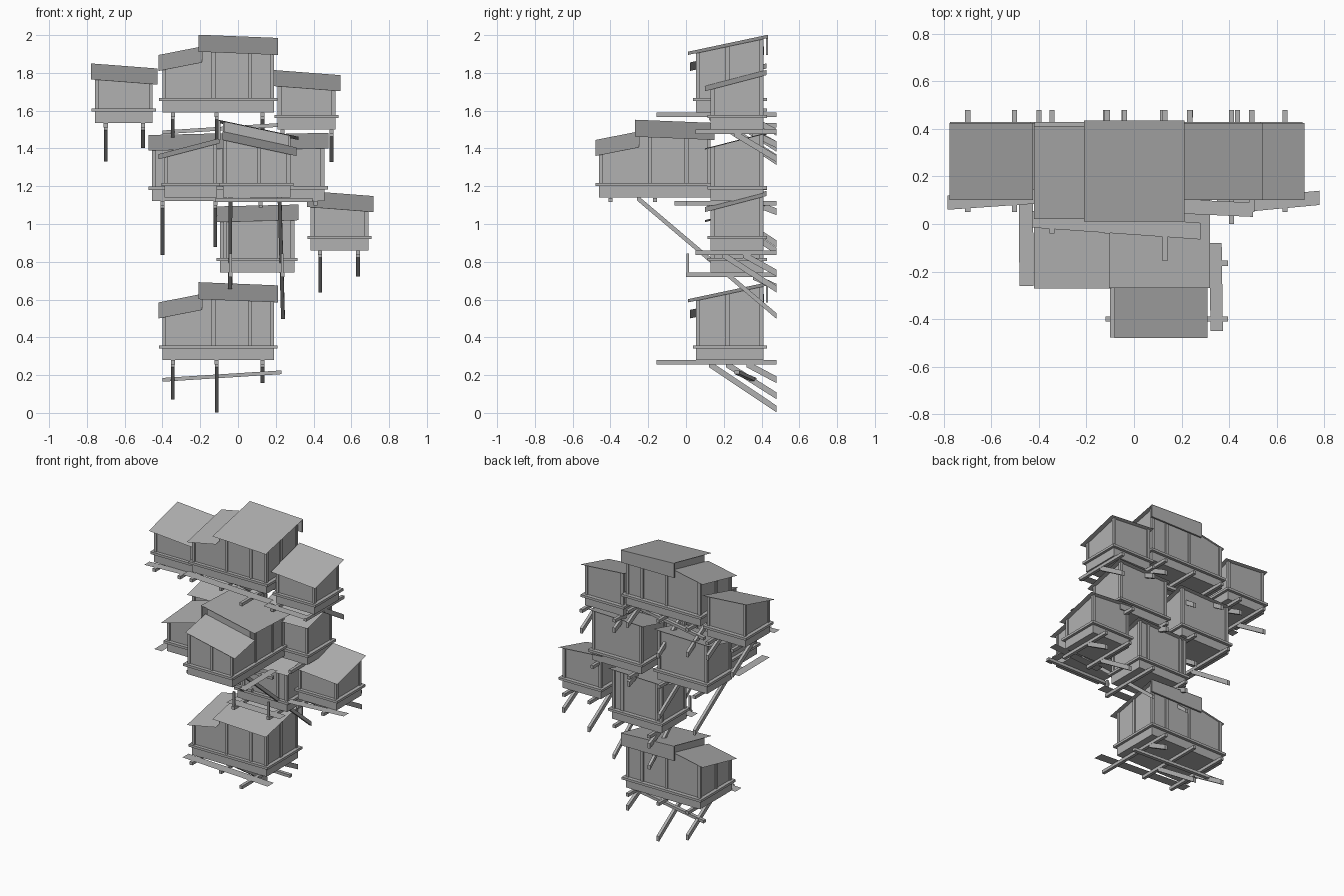
import bpy
from mathutils import Matrix, Vector

if "Cube" in bpy.data.objects:
    bpy.data.objects.remove(bpy.data.objects["Cube"])

ID = Matrix.Identity(4)
HEX = [(0, 1, 2, 3), (7, 6, 5, 4), (0, 4, 5, 1), (1, 5, 6, 2), (2, 6, 7, 3), (3, 7, 4, 0)]

GREY = bpy.data.materials.new("dark_grey")
GREY.diffuse_color = (0.44, 0.44, 0.44, 1)
GREY.use_nodes = True
GREY.node_tree.nodes["Principled BSDF"].inputs["Base Color"].default_value = GREY.diffuse_color


def mesh(name, verts, faces, m=ID):
    me = bpy.data.meshes.new(name)
    me.from_pydata([m @ Vector(v) for v in verts], [], faces)
    me.materials.append(GREY)
    ob = bpy.data.objects.new(name, me)
    bpy.context.collection.objects.link(ob)


def hexa(name, top, bottom, m=ID):
    """Six-sided solid from four top and four bottom corners."""
    mesh(name, list(top) + list(bottom), HEX, m)


def rect(x0, x1, y0, y1, f):
    return [(x, y, f(x, y)) for x, y in ((x0, y0), (x1, y0), (x1, y1), (x0, y1))]


def box(name, x0, x1, y0, y1, z0, z1, m=ID):
    hexa(name, rect(x0, x1, y0, y1, lambda x, y: z1), rect(x0, x1, y0, y1, lambda x, y: z0), m)


def beam(name, p, q, w, h):
    """Timber from p to q with upright cut ends."""
    p, q = Vector(p), Vector(q)
    d = q - p
    b = Vector((0, 0, h / 2))
    if abs(d.z) > max(abs(d.x), abs(d.y)):
        a, b = Vector((w / 2, 0, 0)), Vector((0, h / 2, 0))
    else:
        a = Vector((w / 2, 0, 0)) if abs(d.y) > abs(d.x) else Vector((0, -w / 2, 0))
    hexa(name, [p - a + b, p + a + b, q + a + b, q - a + b],
         [p - a - b, p + a - b, q + a - b, q - a - b])


def plank(name, x0, y0, x1, y1, w, z):
    """Flat walkway sheet."""
    ax, ay = (0, w / 2) if abs(x1 - x0) > abs(y1 - y0) else (-w / 2, 0)
    mesh(name, [(x0 - ax, y0 - ay, z), (x1 - ax, y1 - ay, z), (x1 + ax, y1 + ay, z), (x0 + ax, y0 + ay, z)],
         [(0, 1, 2, 3)])


def house(name, sections, y0, z0, m=ID, mids=(), side_mid=None, fascia=None, y1=0.41):
    """sections: wall x0,x1, roof x0,x1, front eave z left/right, back rise, roof y0,y1."""
    xs, xe = sections[0][0], sections[-1][1]
    # floor box and ledge around it
    box(name + "_floor", xs, xe, y0, y1, z0, z0 + 0.065, m)
    box(name + "_ledge", xs - 0.018, xe + 0.018, y0 - 0.016, y1 + 0.02, z0 + 0.06, z0 + 0.077, m)
    for a, b, ra, rb, zl, zr, rise, ry, yb in sections:
        roof = lambda x, y: zl + (zr - zl) * (x - ra) / (rb - ra) + rise * (y - ry) / (yb - ry)
        under = lambda x, y: roof(x, y) - 0.002
        floor = lambda x, y: z0 + 0.06
        # recessed wall panels
        g = 0.008
        r = (a + (g if a == xs else 0), b - (g if b == xe else 0), y0 + g, y1 - g)
        hexa(name + "_wall", rect(*r, under), rect(*r, floor), m)
        # posts at the outer corners and between panels
        ends = [x for x in (xs + 0.01, xe - 0.01) if a < x < b]
        posts = [(x, y) for x in ends + [x for x in mids if a < x < b] for y in (y0 + 0.01, y1 - 0.01)]
        if side_mid:
            posts += [(x, side_mid) for x in ends]
        for x, y in posts:
            r = (x - 0.01, x + 0.01, y - 0.01, y + 0.01)
            hexa(name + "_post", rect(*r, under), rect(*r, floor), m)
        # thin sloping roof sheet
        mesh(name + "_roof", rect(ra, rb, ry, yb, roof), [(0, 1, 2, 3)], m)
    # board closing the back of the high roof
    if fascia:
        r = (ra, rb, yb - 0.012, yb)
        hexa(name + "_back_board", rect(*r, under), rect(*r, lambda x, y: fascia), m)


def supports(name, zt, items):
    """items: x, joist front y, strut foot z (None for joist only)."""
    for x, yf, zf in items:
        beam(name + "_joist", (x, yf, zt - 0.012), (x, 0.48, zt - 0.012), 0.022, 0.022)
        if zf is not None:
            ys = max(0.48 - (zt - zf) * 1.28, 0.1)
            beam(name + "_strut", (x, ys, zt - 0.02), (x, 0.48, zf + 0.02), 0.02, 0.036)


# long two-roof houses: top, bottom, and one turned to jut out front
def long_house(name, m):
    house(name, [(-0.40, -0.19, -0.42, -0.19, 1.81, 1.855, 0.085, 0.02, 0.412),
                 (-0.19, 0.19, -0.21, 0.212, 1.912, 1.895, 0.09, 0.01, 0.435)],
          0.053, 1.59, m, mids=(-0.13, 0.063), side_mid=0.22, fascia=1.895)


def lift(dz):
    return Matrix.Translation((0, 0, dz))


for nm, dz in (("top_house", 0), ("bottom_house", -1.31)):
    long_house(nm, lift(dz))
    supports(nm, 1.59 + dz, [(-0.345, -0.04, 1.38 + dz), (-0.113, -0.04, 1.31 + dz), (0.13, -0.155, 1.465 + dz)])
    plank(nm + "_walkway", -0.43, 0.02, 0.28, -0.03, 0.07, 1.589 + dz)
    beam(nm + "_cross_brace", (-0.40, 0.36, 1.485 + dz), (0.23, 0.27, 1.525 + dz), 0.025, 0.02)

JUT = Matrix.Translation((0.33, -0.06, -0.45)) @ Matrix.Rotation(1.5707963, 4, 'Z')
long_house("jutting_house", JUT)


# small single-roof houses
def small_house(name, m):
    house(name, [(0.21, 0.515, 0.19, 0.542, 1.73, 1.703, 0.085, 0.10, 0.425)], 0.13, 1.50, m)


for nm, dx, dz in (("upper_right_house", 0, 0), ("upper_left_house", -0.967, 0.035), ("lower_right_house", 0.175, -0.64)):
    small_house(nm, Matrix.Translation((dx, 0, dz)))
small_house("front_left_house", Matrix.Translation((-0.52, 0.27, -0.36)) @ Matrix.Rotation(-1.5707963, 4, 'Z'))

# medium houses against the rock
for nm, dx, dz, mid in (("lower_middle_house", 0, 0, (-0.05, 0.22)),
                        ("middle_left_house", -0.36, 0.378, ()), ("middle_right_house", 0.16, 0.38, ())):
    house(nm, [(-0.095, 0.298, -0.115, 0.32, 1.01, 1.02, 0.083, 0.10, 0.425)], 0.13, 0.743,
          Matrix.Translation((dx, 0, dz)), mids=mid)

# supports under the smaller houses
supports("upper_left", 1.535, [(-0.70, 0.05, 1.33), (-0.503, 0.05, 1.40)])
supports("upper_right", 1.50, [(0.235, 0.05, 1.40), (0.495, 0.05, 1.325)])
supports("lower_right", 0.86, [(0.435, 0.05, 0.635), (0.635, 0.05, 0.72)])
supports("middle_left", 1.122, [(-0.40, -0.06, 0.835), (-0.12, -0.06, 0.875)])
supports("middle_right", 1.122, [(0.12, 0.0, 1.045), (0.41, 0.0, None)])
supports("lower_middle", 0.743, [(-0.04, 0.0, 0.645), (0.235, 0.0, None)])

# jutting house carriers
for y in (-0.40, -0.165):
    beam("jutting_joist", (-0.12, y, 1.127), (0.395, y, 1.127), 0.022, 0.02)
beam("long_strut", (0.22, -0.26, 1.14), (0.238, 0.48, 0.512), 0.02, 0.03)
beam("long_strut", (-0.04, -0.26, 1.14), (-0.043, 0.48, 0.512), 0.02, 0.03)

# loose walkway planks
plank("jutting_walkway", 0.348, -0.45, 0.343, -0.08, 0.052, 1.138)
plank("front_left_walkway", -0.452, -0.26, -0.455, 0.09, 0.06, 1.135)
plank("lower_right_walkway", 0.35, 0.07, 0.78, 0.11, 0.06, 0.86)
plank("upper_left_walkway", -0.785, 0.09, -0.42, 0.115, 0.06, 1.535)
plank("upper_right_walkway", 0.17, 0.075, 0.5, 0.06, 0.06, 1.5)
plank("lower_middle_walkway", -0.11, 0.06, 0.32, 0.05, 0.07, 0.743)

# railing posts on the lower middle house
for x in (-0.04, 0.235):
    beam("railing_post", (x, 0.01, 0.725), (x, 0.01, 0.845), 0.014, 0.014)
